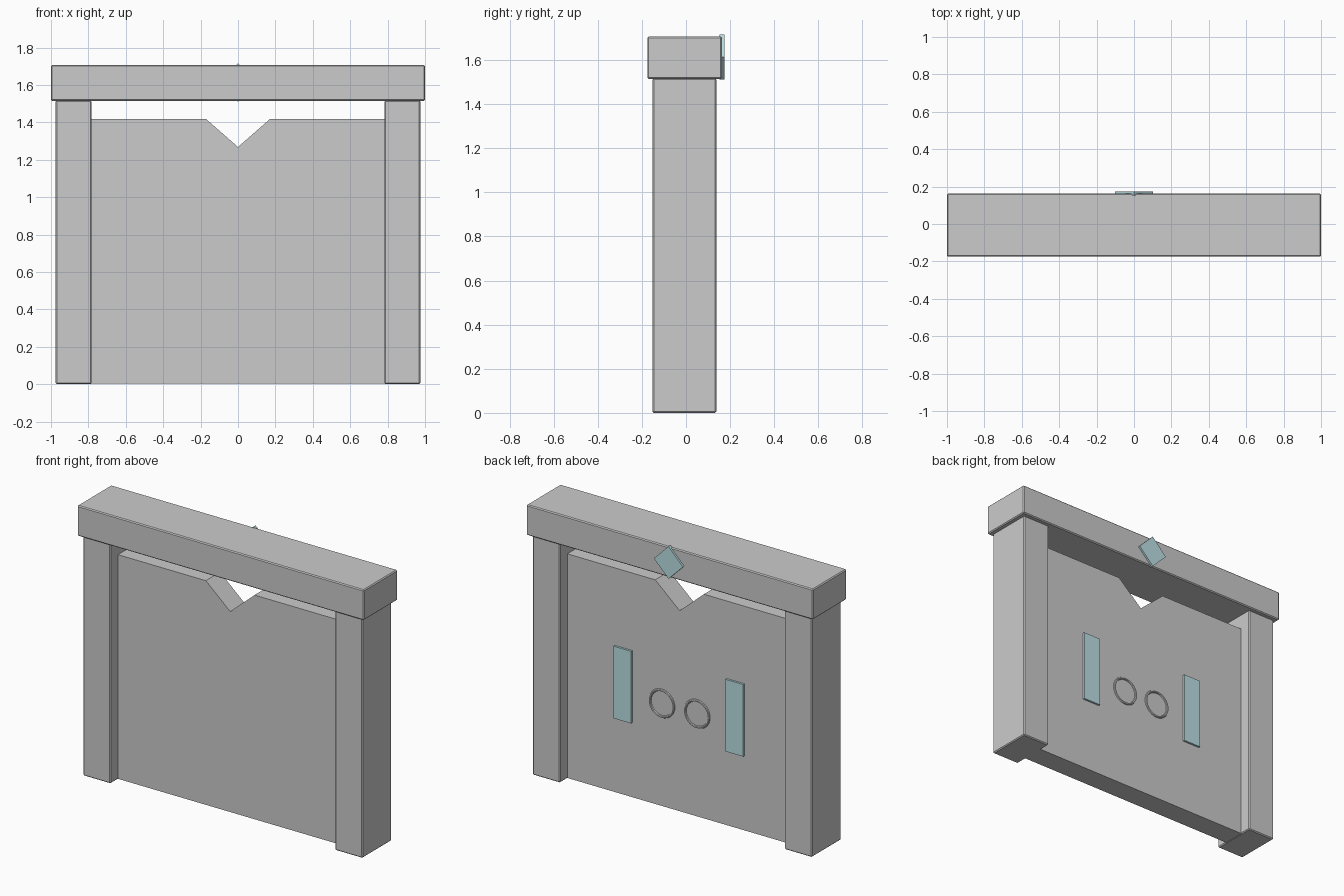
import bpy, bmesh, math

if "Cube" in bpy.data.objects:
    bpy.data.objects.remove(bpy.data.objects["Cube"])

cyan = bpy.data.materials.new("pale_cyan")
cyan.diffuse_color = (0.5, 0.74, 0.77, 1)
cyan.use_nodes = True
cyan.node_tree.nodes["Principled BSDF"].inputs["Base Color"].default_value = cyan.diffuse_color


def box(name, x, y, z, bevel=0.0, mat=None, roll=0.0):
    """Box from (min, max) ranges, optionally bevelled and rolled about y."""
    ranges = (x, y, z)
    size = [b - a for a, b in ranges]
    bm = bmesh.new()
    bmesh.ops.create_cube(bm, size=1)
    bmesh.ops.scale(bm, vec=size, verts=bm.verts)
    if bevel:
        bmesh.ops.bevel(bm, geom=bm.edges[:], offset=bevel, segments=1, affect='EDGES')
    mesh = bpy.data.meshes.new(name)
    bm.to_mesh(mesh)
    bm.free()
    ob = bpy.data.objects.new(name, mesh)
    ob.location = [(a + b) / 2 for a, b in ranges]
    ob.rotation_euler.y = roll
    bpy.context.collection.objects.link(ob)
    if mat:
        mesh.materials.append(mat)
    return ob


# lintel across the top
box("lintel", (-1, 1), (-0.175, 0.163), (1.515, 1.707), 0.006)

# wall slab with a V notch in its top edge
profile = [(-0.79, 0.003), (0.79, 0.003), (0.79, 1.417), (0.17, 1.417),
           (0, 1.268), (-0.17, 1.417), (-0.79, 1.417)]
bm = bmesh.new()
face = bm.faces.new([bm.verts.new((x, -0.078, z)) for x, z in profile])
ext = bmesh.ops.extrude_face_region(bm, geom=[face])
moved = [v for v in ext["geom"] if isinstance(v, bmesh.types.BMVert)]
bmesh.ops.translate(bm, vec=(0, 0.142, 0), verts=moved)
bmesh.ops.recalc_face_normals(bm, faces=bm.faces)
mesh = bpy.data.meshes.new("wall_slab")
bm.to_mesh(mesh)
bm.free()
bpy.context.collection.objects.link(bpy.data.objects.new("wall_slab", mesh))

# mirrored parts: pillars, back plates and thin rings
for side, s in (("left", -1), ("right", 1)):
    box(f"{side}_pillar", sorted((s * 0.783, s * 0.975)), (-0.152, 0.138), (0, 1.517), 0.006)
    box(f"{side}_back_plate", sorted((s * 0.33, s * 0.453)), (0.05, 0.077), (0.473, 0.928), mat=cyan)
    bpy.ops.mesh.primitive_torus_add(
        location=(s * 0.123, 0.064, 0.65), rotation=(math.pi / 2, 0, 0),
        major_radius=0.083, minor_radius=0.008, major_segments=32, minor_segments=8)
    bpy.context.object.name = f"{side}_ring"
    bpy.ops.object.shade_smooth_by_angle()

# diamond plaque on the back of the lintel
box("diamond_plaque", (-0.072, 0.072), (0.153, 0.175), (1.541, 1.685), mat=cyan, roll=math.pi / 4)
